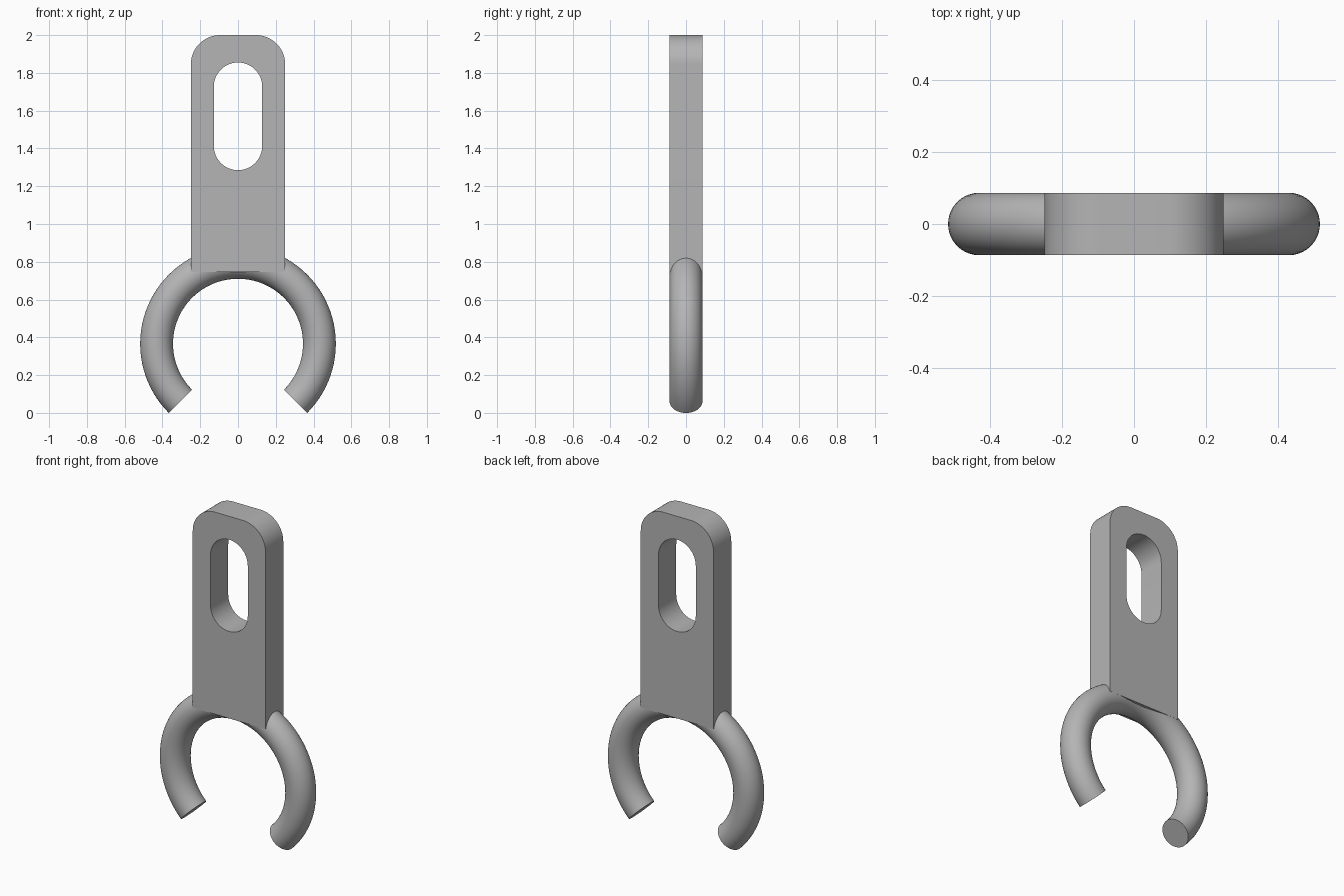
import bpy
import bmesh
from math import cos, sin, pi, radians
from mathutils import Matrix, Vector

cube = bpy.data.objects.get("Cube")
if cube:
    bpy.data.objects.remove(cube, do_unlink=True)

HALF_DEPTH = 0.087
RING_RADIUS = 0.431
RING_HEIGHT = 0.366

grey = bpy.data.materials.new("plain grey")
grey.use_nodes = True
colour = (0.46, 0.46, 0.46, 1)
grey.diffuse_color = colour
grey.node_tree.nodes["Principled BSDF"].inputs["Base Color"].default_value = colour


def activate(obj):
    bpy.ops.object.select_all(action="DESELECT")
    obj.select_set(True)
    bpy.context.view_layer.objects.active = obj


def arc(x, z, radius, start, end, steps=16):
    angles = [radians(start + (end - start) * i / steps) for i in range(steps + 1)]
    return [(x + radius * cos(a), z + radius * sin(a)) for a in angles]


def add_outline(curve, points):
    spline = curve.splines.new("POLY")
    spline.points.add(len(points) - 1)
    for point, (x, z) in zip(spline.points, points):
        point.co = (x, z, 0, 1)
    spline.use_cyclic_u = True


# Mounting plate: rounded top corners with a slot cut through
outline = [(-0.25, 0.745), (0.25, 0.745)]
outline += arc(0.095, 1.845, 0.155, 0, 90)
outline += arc(-0.095, 1.845, 0.155, 90, 180)
slot = arc(0, 1.727, 0.128, 0, 180, 32) + arc(0, 1.413, 0.128, 180, 360, 32)

profile = bpy.data.curves.new("mounting_plate", "CURVE")
profile.dimensions = "2D"
profile.fill_mode = "BOTH"
profile.extrude = HALF_DEPTH
add_outline(profile, outline)
add_outline(profile, slot)
plate = bpy.data.objects.new("mounting_plate", profile)
plate.rotation_euler.x = pi / 2
bpy.context.collection.objects.link(plate)
activate(plate)
bpy.ops.object.convert(target="MESH")
plate = bpy.context.object
plate.data.materials.clear()
plate.data.materials.append(grey)
bpy.ops.object.shade_smooth_by_angle(angle=radians(30))

# Open ring: a round section swept through three quarters of a turn
bm = bmesh.new()
start = Matrix.Rotation(pi / 4, 4, "Y") @ Matrix.Translation((RING_RADIUS, 0, 0))
bmesh.ops.create_circle(bm, segments=40, radius=HALF_DEPTH, matrix=start)
bmesh.ops.spin(bm, geom=bm.verts[:] + bm.edges[:], cent=Vector(), axis=(0, 1, 0),
               angle=-1.5 * pi, steps=72)
bmesh.ops.holes_fill(bm, edges=[e for e in bm.edges if e.is_boundary], sides=0)
bmesh.ops.recalc_face_normals(bm, faces=bm.faces[:])
mesh = bpy.data.meshes.new("open_ring")
bm.to_mesh(mesh)
bm.free()
mesh.materials.append(grey)
ring = bpy.data.objects.new("open_ring", mesh)
ring.location.z = RING_HEIGHT
bpy.context.collection.objects.link(ring)
activate(ring)
bpy.ops.object.shade_smooth_by_angle(angle=radians(30))
